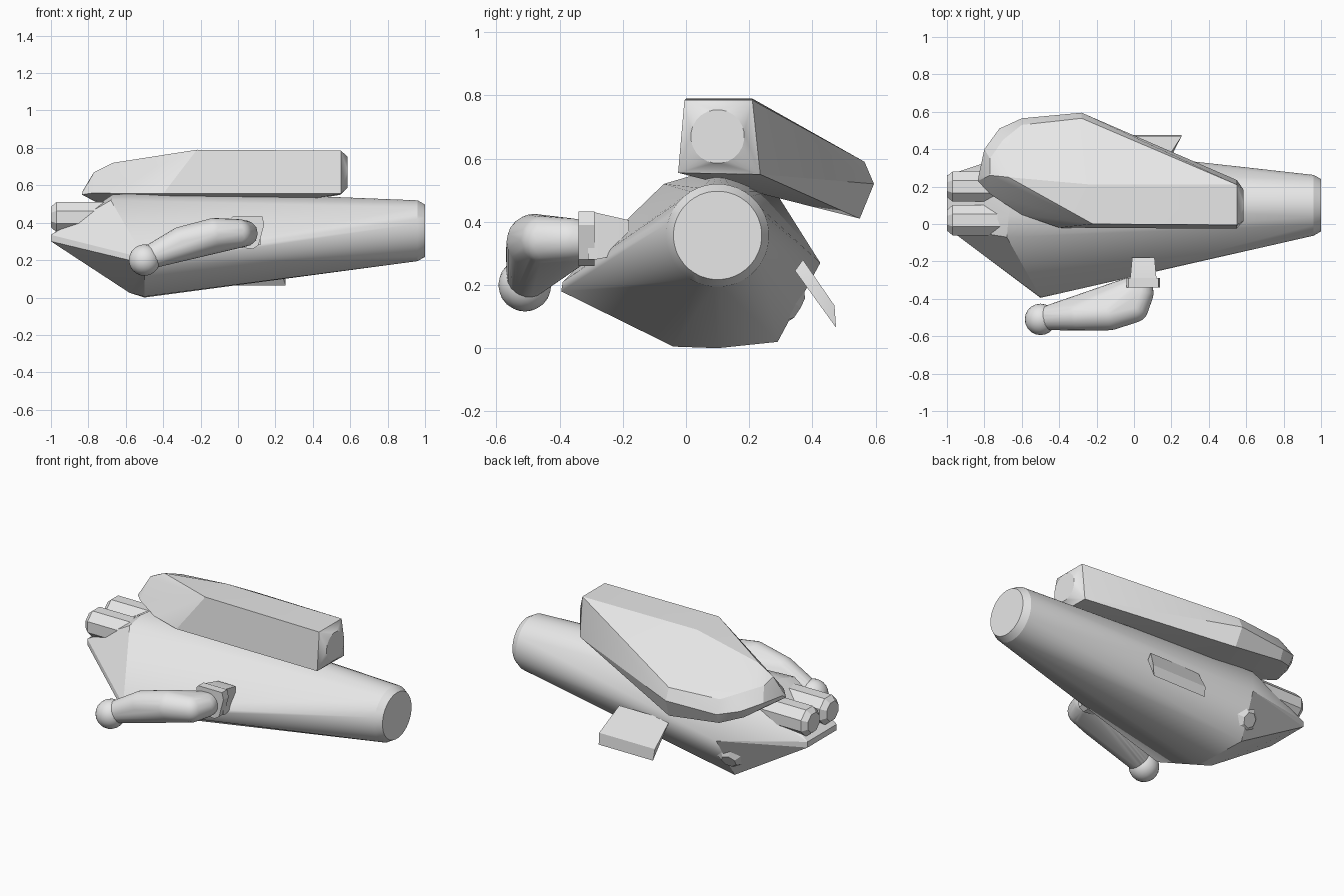
import bpy, bmesh, math
from mathutils import Vector, Matrix

cube = bpy.data.objects.get("Cube")
if cube:
    bpy.data.objects.remove(cube, do_unlink=True)

grey = bpy.data.materials.new("light_grey")
grey.use_nodes = True
colour = (0.8, 0.8, 0.8, 1)
grey.diffuse_color = colour
grey.node_tree.nodes["Principled BSDF"].inputs["Base Color"].default_value = colour


def finish(name, bm, angle):
    bmesh.ops.recalc_face_normals(bm, faces=bm.faces)
    mesh = bpy.data.meshes.new(name)
    bm.to_mesh(mesh)
    bm.free()
    mesh.materials.append(grey)
    obj = bpy.data.objects.new(name, mesh)
    bpy.context.collection.objects.link(obj)
    bpy.ops.object.select_all(action="DESELECT")
    obj.select_set(True)
    bpy.context.view_layer.objects.active = obj
    bpy.ops.object.shade_smooth_by_angle(angle=math.radians(angle))
    return obj


def hull(name, points, angle=20):
    """Solid shell wrapped tightly around the points."""
    bm = bmesh.new()
    for p in points:
        bm.verts.new(p)
    result = bmesh.ops.convex_hull(bm, input=bm.verts[:])
    loose = {g for g in result["geom_interior"] + result["geom_unused"]
             if isinstance(g, bmesh.types.BMVert)}
    bmesh.ops.delete(bm, geom=list(loose), context="VERTS")
    bmesh.ops.dissolve_limit(bm, angle_limit=math.radians(1),
                             verts=bm.verts[:], edges=bm.edges[:])
    return finish(name, bm, angle)


def ring(x, y, z, r, sides):
    """Circle of points facing along x."""
    return [(x, y + r * math.cos(a), z + r * math.sin(a))
            for a in (math.tau * (i + 0.5) / sides for i in range(sides))]


def ball_points(x, y, z, r):
    bm = bmesh.new()
    bmesh.ops.create_icosphere(bm, subdivisions=3, radius=r,
                               matrix=Matrix.Translation((x, y, z)))
    points = [v.co.copy() for v in bm.verts]
    bm.free()
    return points


def box_points(x0, x1, y0, y1, z0, z1):
    return [(x, y, z) for x in (x0, x1) for y in (y0, y1) for z in (z0, z1)]


# Main body: round nozzle blending into a broad faceted hull
body = ring(1, 0.10, 0.357, 0.14, 40) + ring(0.96, 0.10, 0.357, 0.163, 40)
body += [(-0.5, -0.395, 0.18), (-0.5, -0.39, 0.21),
         (-0.5, -0.04, 0.005), (-0.5, 0.1, 0), (-0.53, 0.29, 0.02),
         (-0.58, -0.03, 0.025), (-0.5, 0.425, 0.27), (-0.62, 0.28, 0.5),
         (-0.68, -0.07, 0.52), (-0.67, 0.04, 0.55), (-0.65, 0.18, 0.55),
         (-0.3, 0.1, 0.57)]
body += [(-1, y, z) for y in (-0.02, 0.26) for z in (0.30, 0.335)]
hull("main_body", body)

# Upper pod: square front section sweeping back into a rounded wing
pod = ring(0.585, 0.10, 0.67, 0.085, 24)
pod += [(0.55, -0.025, 0.555), (0.55, -0.005, 0.785),
        (0.55, 0.21, 0.785), (0.55, 0.235, 0.55),
        (-0.22, 0, 0.79), (-0.22, 0.21, 0.79), (-0.4, -0.02, 0.555)]
pod += [(-0.27, 0.55, 0.41), (-0.28, 0.595, 0.52), (-0.28, 0.565, 0.59),
        (-0.6, 0.54, 0.45), (-0.6, 0.565, 0.51), (-0.6, 0.53, 0.59),
        (-0.72, 0.47, 0.49), (-0.72, 0.51, 0.54), (-0.7, 0.45, 0.63),
        (-0.8, 0.36, 0.54), (-0.8, 0.40, 0.57), (-0.77, 0.35, 0.65),
        (-0.835, 0.23, 0.55), (-0.83, 0.26, 0.57), (-0.77, 0.26, 0.67),
        (-0.67, 0.25, 0.72), (-0.77, 0.16, 0.56), (-0.6, 0.05, 0.555)]
hull("upper_pod", pod)

# Twin stubby pipes at the narrow end
for side, y in (("front", 0.02), ("back", 0.20)):
    pipe = ring(-1, y, 0.43, 0.06, 8)
    for x in (-0.97, -0.65):
        pipe += ring(x, y, 0.43, 0.087, 8)
    hull(side + "_pipe", pipe)

# Curved handle with a ball on its end
handle = []
for spot in ((-0.45, -0.50, 0.225, 0.067), (-0.3, -0.49, 0.30, 0.08),
             (-0.13, -0.48, 0.337, 0.088), (0, -0.45, 0.342, 0.077),
             (0.035, -0.37, 0.342, 0.07), (0.035, -0.33, 0.34, 0.065)):
    handle += ball_points(*spot)
hull("handle", handle, 35)
hull("handle_ball", ball_points(-0.5, -0.51, 0.2, 0.084), 35)

# Collar and mounting stub joining the handle to the body
collar = [(x, y, z) for y in (-0.34, -0.29) for x, z in
          ((-0.04, 0.42), (-0.03, 0.432), (0.13, 0.432), (0.14, 0.39),
           (0.11, 0.28), (0.08, 0.26), (-0.02, 0.27), (-0.04, 0.30))]
hull("handle_collar", collar)
stub = box_points(-0.02, 0.12, -0.31, -0.29, 0.28, 0.43)
stub += box_points(-0.01, 0.11, -0.20, -0.18, 0.30, 0.405)
hull("mounting_stub", stub)

# Slanted tab on the back
tab = [(x, 0.475, 0.065) for x in (-0.11, 0.255)]
tab += [(x, 0.47, 0.135) for x in (-0.12, 0.255)]
tab += [(x, 0.37, 0.28) for x in (-0.15, 0.19)]
tab += [(x, 0.345, 0.245) for x in (-0.12, 0.19)]
hull("back_tab", tab)

# Faceted knob set into the lower back corner
axis = Vector((-0.15, 0.85, -0.5)).normalized()
turn = axis.to_track_quat("X", "Z").to_matrix()
centre = Vector((-0.53, 0.325, 0.145))
knob = []
for depth, radius in ((-0.06, 0.085), (0.005, 0.085), (0.035, 0.045)):
    knob += [centre + turn @ Vector(p) for p in ring(depth, 0, 0, radius, 7)]
hull("back_knob", knob)
